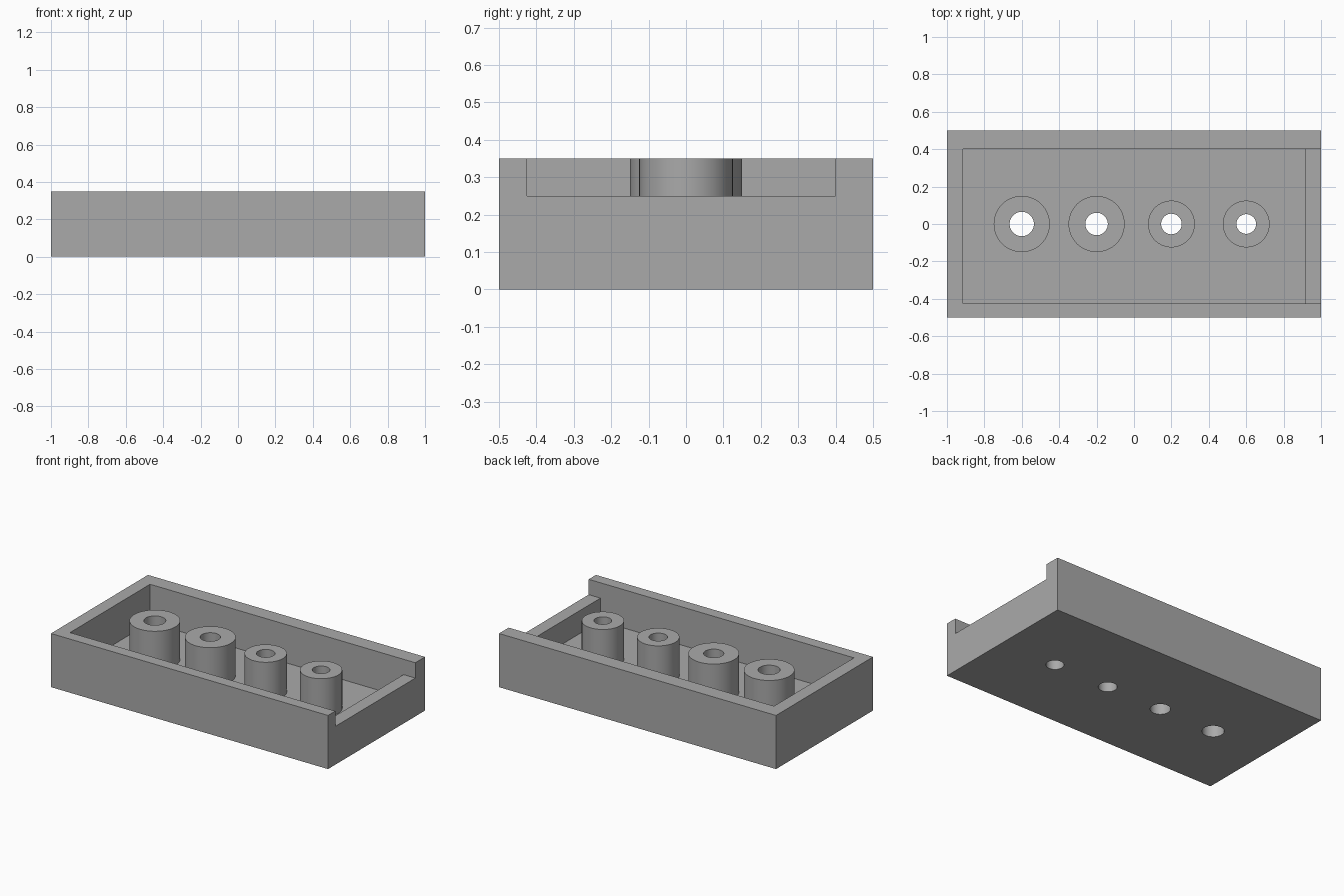
import bpy
import bmesh
from mathutils import Matrix, Vector

old = bpy.data.objects.get("Cube")
if old:
    bpy.data.objects.remove(old, do_unlink=True)

grey = bpy.data.materials.new("plain grey")
grey.use_nodes = True
COLOUR = (0.4, 0.4, 0.4, 1)
grey.diffuse_color = COLOUR
grey.node_tree.nodes["Principled BSDF"].inputs["Base Color"].default_value = COLOUR

HEIGHT, FLOOR, LIP = 0.35, 0.10, 0.25
CAVITY_X, CAVITY_FRONT, CAVITY_BACK = 0.915, -0.425, 0.40


def make_object(name, bm):
    mesh = bpy.data.meshes.new(name)
    bm.to_mesh(mesh)
    bm.free()
    mesh.materials.append(grey)
    obj = bpy.data.objects.new(name, mesh)
    bpy.context.collection.objects.link(obj)
    return obj


def box(name, low, high):
    low, high = Vector(low), Vector(high)
    bm = bmesh.new()
    place = Matrix.Translation((low + high) / 2) @ Matrix.Diagonal((*(high - low), 1))
    bmesh.ops.create_cube(bm, size=1, matrix=place)
    return make_object(name, bm)


def cylinder(name, x, radius, bottom, top):
    bm = bmesh.new()
    bmesh.ops.create_cone(bm, cap_ends=True, segments=64, radius1=radius, radius2=radius,
                          depth=top - bottom, matrix=Matrix.Translation((x, 0, (bottom + top) / 2)))
    return make_object(name, bm)


def combine(target, tool, operation):
    mod = target.modifiers.new(tool.name, "BOOLEAN")
    mod.operation, mod.solver, mod.object = operation, "EXACT", tool
    bpy.ops.object.select_all(action="DESELECT")
    bpy.context.view_layer.objects.active = target
    target.select_set(True)
    bpy.ops.object.modifier_apply(modifier=mod.name)
    bpy.data.objects.remove(tool, do_unlink=True)


# Open tray with one lowered end wall
tray = box("tray", (-1, -0.5, 0), (1, 0.5, HEIGHT))
combine(tray, box("cavity_cutter", (-CAVITY_X, CAVITY_FRONT, FLOOR),
                  (CAVITY_X, CAVITY_BACK, 0.5)), "DIFFERENCE")
combine(tray, box("end_notch_cutter", (0.8, CAVITY_FRONT, LIP),
                  (1.2, CAVITY_BACK, 0.5)), "DIFFERENCE")

# Row of bored posts: position, outer radius, hole radius
for x, outer, hole in ((-0.6, 0.15, 0.065), (-0.2, 0.15, 0.06),
                       (0.2, 0.125, 0.055), (0.6, 0.125, 0.0525)):
    combine(tray, cylinder("post", x, outer, FLOOR - 0.05, HEIGHT), "UNION")
    combine(tray, cylinder("hole_cutter", x, hole, -0.1, 0.5), "DIFFERENCE")

bpy.ops.object.shade_smooth_by_angle(angle=0.6)
